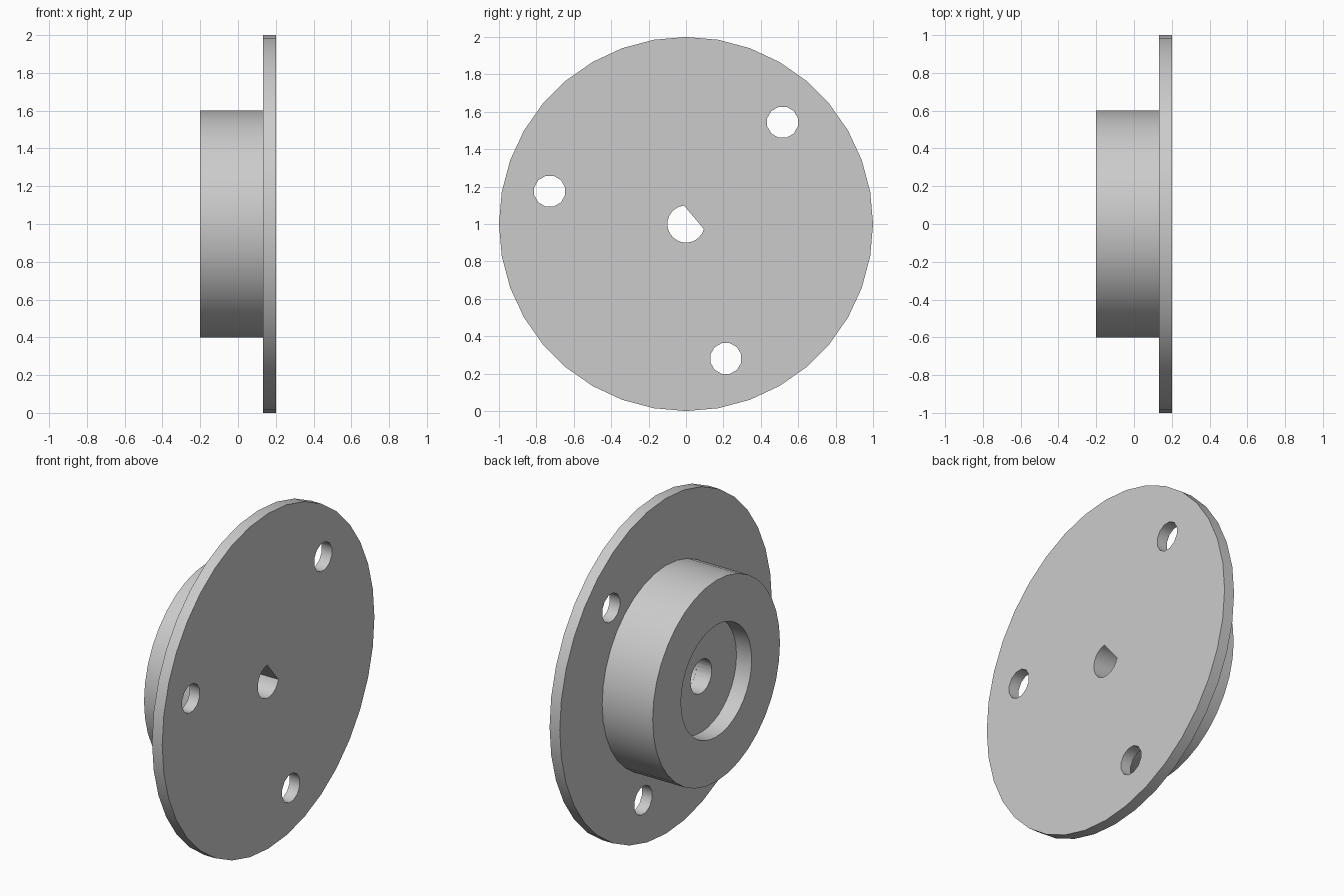
import bpy, bmesh
from math import sin, cos, radians, pi
from mathutils import Matrix

cube = bpy.data.objects.get("Cube")
if cube:
    bpy.data.objects.remove(cube, do_unlink=True)

grey = bpy.data.materials.new("light grey")
grey.use_nodes = True
grey.diffuse_color = (0.6, 0.6, 0.6, 1)
grey.node_tree.nodes["Principled BSDF"].inputs["Base Color"].default_value = (0.6, 0.6, 0.6, 1)

AXIS_Z = 1.0  # height of the shaft axis


def new_object(name, bm):
    bmesh.ops.recalc_face_normals(bm, faces=bm.faces)
    mesh = bpy.data.meshes.new(name)
    bm.to_mesh(mesh)
    bm.free()
    mesh.materials.append(grey)
    ob = bpy.data.objects.new(name, mesh)
    bpy.context.collection.objects.link(ob)
    return ob


def arc(radius, start, end, count, y=0, z=0):
    """Points on an arc in the YZ plane, angles in degrees."""
    steps = [radians(start + (end - start) * i / count) for i in range(count + 1)]
    return [(y + radius * cos(a), AXIS_Z + z + radius * sin(a)) for a in steps]


def prism(name, outline, x0, x1):
    """Extrude a YZ outline along X."""
    bm = bmesh.new()
    face = bm.faces.new([bm.verts.new((x0, y, z)) for y, z in outline])
    side = bmesh.ops.extrude_face_region(bm, geom=[face])
    verts = [v for v in side["geom"] if isinstance(v, bmesh.types.BMVert)]
    bmesh.ops.translate(bm, verts=verts, vec=(x1 - x0, 0, 0))
    return new_object(name, bm)


def cut(target, cutter):
    cutter.hide_render = True
    mod = target.modifiers.new("cut", 'BOOLEAN')
    mod.operation = 'DIFFERENCE'
    mod.solver = 'EXACT'
    mod.object = cutter
    bpy.context.view_layer.objects.active = target
    bpy.ops.object.modifier_apply(modifier=mod.name)
    bpy.data.objects.remove(cutter, do_unlink=True)


# Turned body: flange disc, hub and the recess in the hub face (x, radius)
profile = [(0.2, 0), (0.2, 1), (0.133, 1), (0.133, 0.6),
           (-0.2, 0.6), (-0.2, 0.333), (-0.1, 0.333), (-0.1, 0)]
bm = bmesh.new()
verts = [bm.verts.new((x, 0, AXIS_Z + r)) for x, r in profile]
edges = [bm.edges.new(pair) for pair in zip(verts, verts[1:])]
bmesh.ops.spin(bm, geom=verts + edges, cent=(0, 0, AXIS_Z), axis=(1, 0, 0),
               angle=2 * pi, steps=36)
bmesh.ops.remove_doubles(bm, verts=bm.verts, dist=0.0005)
# merge the fans on the two end discs into single flat faces
bmesh.ops.dissolve_limit(bm, angle_limit=radians(1), verts=bm.verts, edges=bm.edges)
body = new_object("flanged_hub", bm)

# Three bolt holes through the flange
for i in range(3):
    a = radians(46.5 + 120 * i)
    hole = arc(0.085, 15, 345, 11, 0.75 * cos(a), 0.75 * sin(a))
    cut(body, prism("bolt_hole_cutter", hole, 0.05, 0.3))

# Shaft bore: round from the recess, D-shaped through the flange
cut(body, prism("round_bore_cutter", arc(0.1, 0, 345, 23), -0.15, 0.0))
cut(body, prism("d_bore_cutter", arc(0.0995, 96, 344, 17), -0.03, 0.3))

# Smooth curved walls, crisp rims
bpy.ops.object.select_all(action='DESELECT')
body.select_set(True)
bpy.context.view_layer.objects.active = body
bpy.ops.object.shade_smooth_by_angle(angle=radians(35))
